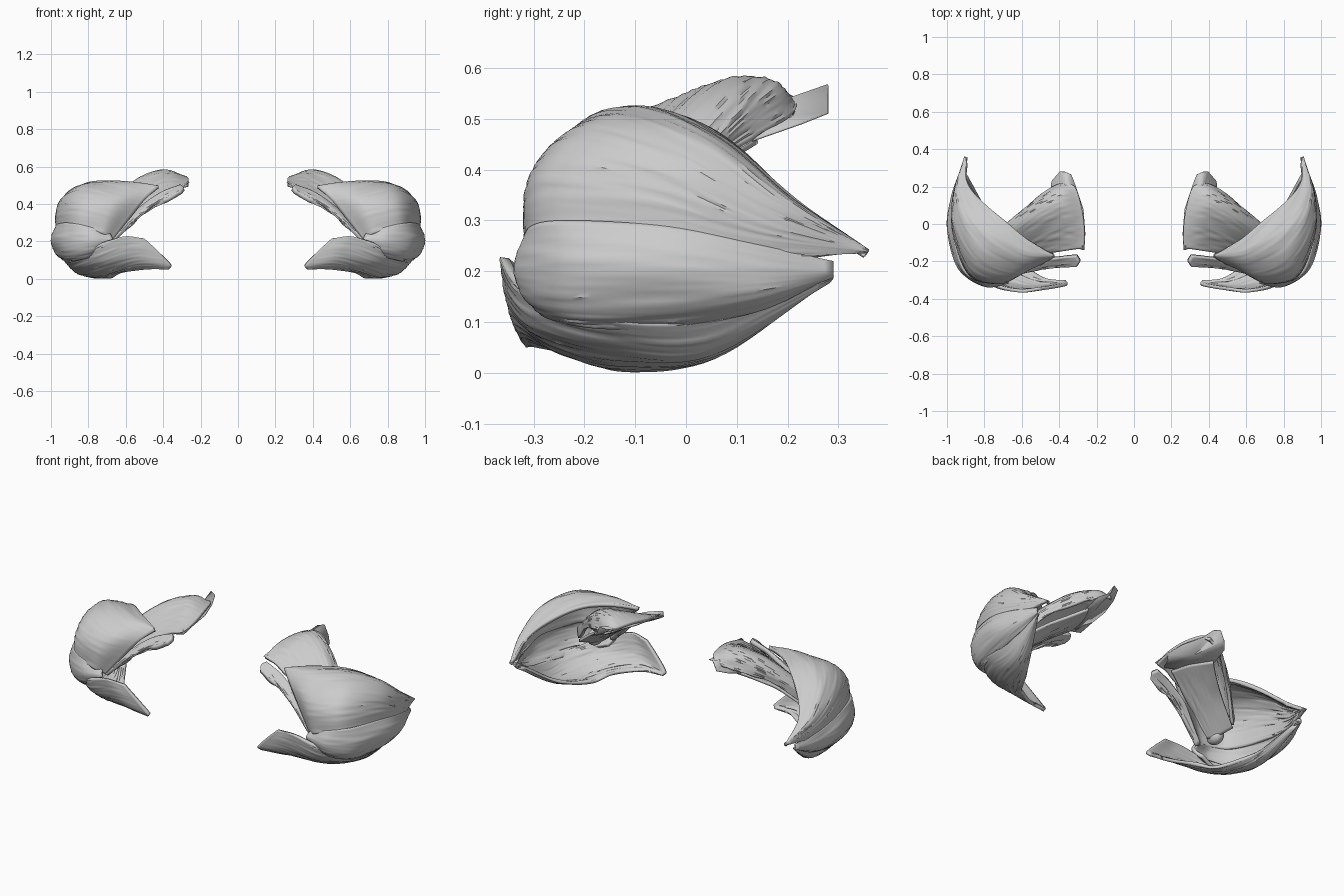
import bpy, math, random
from mathutils import Vector

random.seed(4)
CENTER = Vector((0.62, 0.05, 0.25))


def spline(pts, t):
    # Catmull-Rom through evenly spaced points, t in 0..1
    n = len(pts) - 1
    f = min(max(t, 0), 1) * n
    i = min(int(f), n - 1)
    u = f - i
    p1, p2 = pts[i], pts[i + 1]
    p0 = pts[i - 1] if i else p1 * 2 - p2
    p3 = pts[i + 2] if i + 2 <= n else p2 * 2 - p1
    return 0.5 * (2 * p1 + (p2 - p0) * u + (2 * p0 - 5 * p1 + 4 * p2 - p3) * u * u
                  + (3 * p1 - p0 - 3 * p2 + p3) * u ** 3)


def add_sheet(name, verts, faces, thick):
    # Mesh object with thickness, mirrored to the other side
    me = bpy.data.meshes.new(name)
    me.from_pydata(verts, [], faces)
    ob = bpy.data.objects.new(name, me)
    bpy.context.collection.objects.link(ob)
    s = ob.modifiers.new("thickness", 'SOLIDIFY')
    s.thickness, s.offset = thick, -1
    ob.modifiers.new("other_side", 'MIRROR')
    bpy.context.view_layer.objects.active = ob
    ob.select_set(True)
    bpy.ops.object.shade_smooth_by_angle(angle=math.radians(40))
    ob.select_set(False)


def sheet(name, fibres, thick, nu=44, nv=48):
    # Lofted muscle sheet: each fibre runs from the origin edge to the tip
    fibres = [[Vector(p) for p in f] for f in fibres]
    grid = [[spline([spline(f, i / nu) for f in fibres], j / nv) for i in range(nu + 1)]
            for j in range(nv + 1)]
    verts, groove = [], [random.uniform(-1, 1) for _ in range(nv + 1)]
    for j in range(nv + 1):
        for i in range(nu + 1):
            du = grid[j][min(i + 1, nu)] - grid[j][max(i - 1, 0)]
            dv = grid[min(j + 1, nv)][i] - grid[max(j - 1, 0)][i]
            n = du.cross(dv).normalized()
            wave = groove[j] * math.sin(i * 0.35 + j * 1.7) * math.sin(math.pi * i / nu)
            verts.append(grid[j][i] + n * 0.003 * wave)
    w = nu + 1
    faces = [(j * w + i, j * w + i + 1, (j + 1) * w + i + 1, (j + 1) * w + i)
             for j in range(nv) for i in range(nu)]
    # outward facing, so thickness grows inward
    a, b, c = grid[nv // 2][nu // 2], grid[nv // 2][nu // 2 + 1], grid[nv // 2 + 1][nu // 2]
    if (b - a).cross(c - a).dot(a - CENTER) < 0:
        faces = [f[::-1] for f in faces]
    add_sheet(name, verts, faces, thick)


# large upper outer sheet
sheet("upper_shell", [
    [(.43, -.165, .50), (.56, -.09, .515), (.68, .01, .50), (.80, .11, .44), (.89, .22, .34), (.90, .36, .243)],
    [(.43, -.18, .49), (.60, -.17, .515), (.78, -.08, .52), (.90, .05, .46), (.945, .20, .34), (.903, .36, .243)],
    [(.50, -.22, .42), (.66, -.27, .44), (.84, -.20, .475), (.95, -.02, .42), (.965, .16, .32), (.906, .36, .241)],
    [(.58, -.25, .32), (.70, -.315, .36), (.87, -.27, .38), (.965, -.06, .35), (.97, .14, .28), (.908, .36, .239)],
    [(.67, -.285, .21), (.74, -.32, .245), (.885, -.275, .26), (.965, -.06, .25), (.965, .14, .23), (.908, .35, .235)],
], 0.02)

# middle outer band
sheet("middle_band", [
    [(.68, -.30, .24), (.80, -.315, .28), (.91, -.25, .30), (.97, -.05, .29), (.97, .13, .255), (.925, .29, .22)],
    [(.67, -.32, .21), (.80, -.335, .21), (.94, -.24, .21), (.999, -.03, .21), (.98, .14, .20), (.93, .29, .20)],
    [(.68, -.31, .18), (.80, -.32, .15), (.92, -.23, .13), (.97, -.03, .13), (.97, .14, .15), (.92, .29, .187)],
    [(.70, -.28, .15), (.80, -.28, .11), (.89, -.20, .09), (.92, -.02, .09), (.93, .14, .12), (.91, .28, .185)],
], 0.02, nv=28)

# lower sheet with the front flap
sheet("lower_shell", [
    [(.50, -.355, .215), (.62, -.365, .225), (.78, -.32, .16), (.91, -.18, .11), (.93, .03, .10), (.915, .29, .185)],
    [(.43, -.345, .15), (.57, -.355, .15), (.74, -.30, .09), (.85, -.15, .05), (.88, .05, .045), (.91, .28, .175)],
    [(.36, -.33, .075), (.53, -.33, .085), (.68, -.25, .04), (.77, -.12, .008), (.83, .06, .03), (.90, .27, .175)],
    [(.37, -.315, .05), (.50, -.29, .05), (.62, -.20, .03), (.69, -.10, .003), (.78, .06, .04), (.89, .26, .18)],
], 0.018, nv=36)

# narrow front strap
sheet("front_strap", [
    [(.31, -.175, .505), (.42, -.185, .46), (.55, -.21, .365), (.68, -.26, .23)],
    [(.295, -.205, .495), (.41, -.22, .435), (.54, -.25, .34), (.67, -.285, .21)],
    [(.31, -.23, .475), (.42, -.235, .41), (.54, -.25, .315), (.66, -.275, .20)],
], 0.025, nu=30, nv=14)

# broad upper rear wing narrowing to the hidden joint
sheet("rear_wing", [
    [(.27, -.13, .51), (.38, -.145, .475), (.52, -.17, .38), (.68, -.20, .24)],
    [(.265, -.02, .535), (.38, -.02, .54), (.54, -.08, .46), (.70, -.17, .29)],
    [(.28, .09, .55), (.40, .09, .582), (.56, .02, .52), (.74, -.12, .34)],
    [(.31, .19, .55), (.42, .17, .57), (.58, .08, .49), (.76, -.07, .33)],
    [(.35, .22, .54), (.44, .20, .50), (.59, .08, .43), (.75, -.06, .27)],
], 0.018)

# belly filling the underside of the wing
sheet("wing_underside", [
    [(.35, -.10, .48), (.46, -.14, .41), (.58, -.18, .32), (.69, -.20, .23)],
    [(.38, .02, .475), (.48, -.04, .41), (.59, -.10, .33), (.71, -.16, .23)],
    [(.44, .14, .465), (.52, .07, .42), (.62, .00, .36), (.75, -.07, .26)],
], 0.015, nu=30, nv=24)

# thin flat plate with a ragged edge under the wing
rim = [(.265, -.14, .51), (.26, -.05, .515), (.27, .08, .525), (.31, .20, .53), (.335, .265, .555), (.37, .28, .565),
       (.395, .28, .51), (.44, .23, .49), (.45, .13, .455), (.39, .04, .465), (.36, -.06, .47), (.30, -.13, .49)]
hub = (.355, .08, .495)
add_sheet("wing_plate", rim + [hub], [(i, (i + 1) % 12, 12) for i in range(12)], 0.004)

# inner knob where the wing and straps meet
bpy.ops.mesh.primitive_uv_sphere_add(segments=24, ring_count=14, radius=1)
knob = bpy.context.object
knob.name = "inner_knob"
for v in knob.data.vertices:
    v.co = Vector((.72, -.18, .24)) + Vector((v.co.x * .04, v.co.y * .055, v.co.z * .045))
knob.modifiers.new("other_side", 'MIRROR')
bpy.ops.object.shade_smooth_by_angle()
